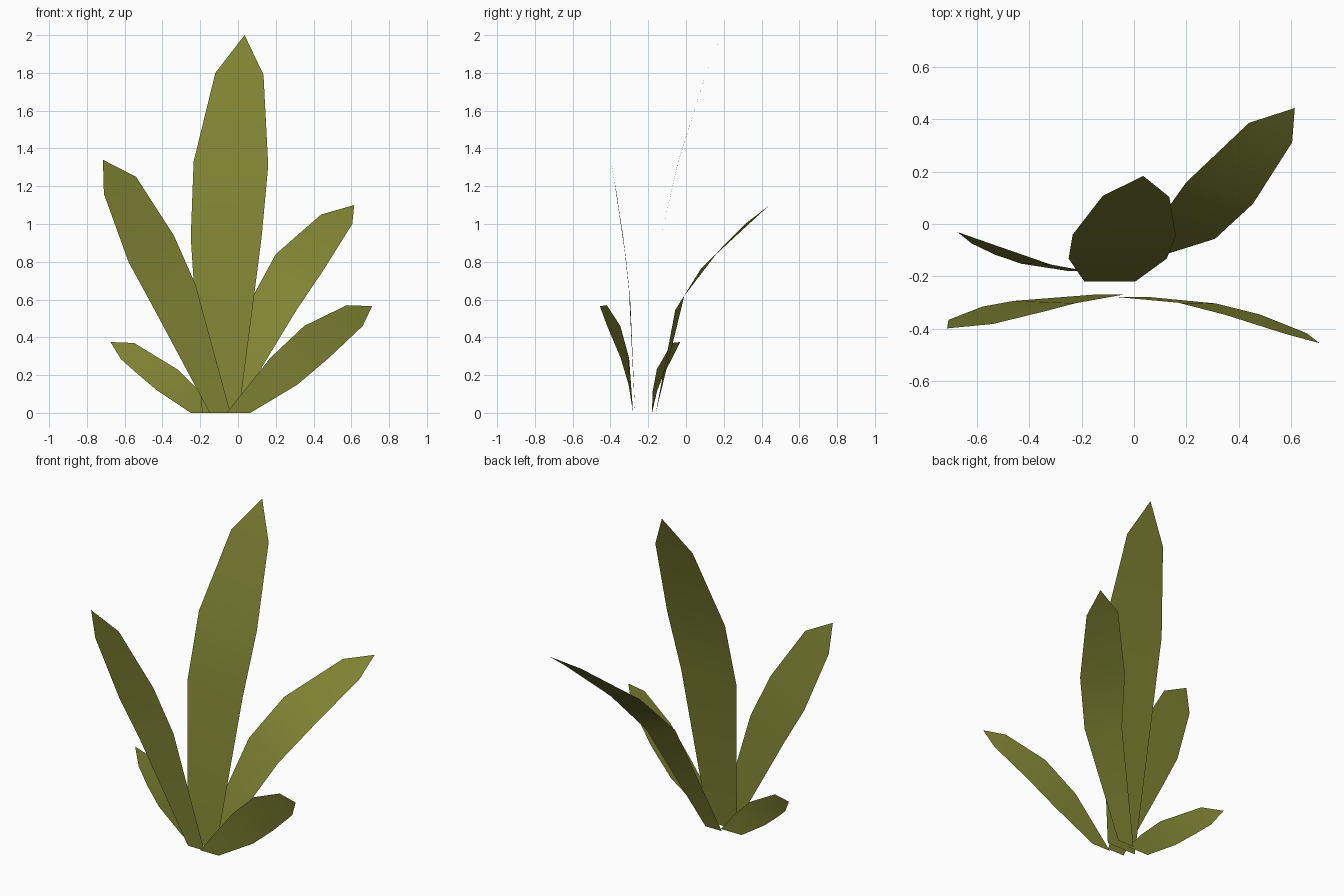
import bpy, bmesh

olive = bpy.data.materials.new("olive_green")
olive.diffuse_color = (0.215, 0.23, 0.033, 1)


def leaf(name, left, right, tip, y0, bend, lean=0.0, power=2.0):
    """Single-sheet leaf: outline edges in (x, z), root to tip, bent in y along its length."""
    root_x = (left[0][0] + right[0][0]) / 2
    bm = bmesh.new()

    def vert(p):
        x, z = p
        t = max(z + lean * (x - root_x), 0) if z > 0 else 0
        return bm.verts.new((x, y0 + bend * t ** power, z))

    a = [vert(p) for p in left]
    b = [vert(p) for p in right]
    for i in range(len(a) - 1):
        bm.faces.new((a[i], b[i], b[i + 1], a[i + 1]))
    bm.faces.new((a[-1], b[-1], vert(tip)))
    for f in bm.faces:
        f.smooth = True
    mesh = bpy.data.meshes.new(name)
    bm.to_mesh(mesh)
    bm.free()
    mesh.materials.append(olive)
    obj = bpy.data.objects.new(name, mesh)
    bpy.context.collection.objects.link(obj)


# Tall leaf, arching backwards
leaf("centre_leaf",
     [(-0.19, 0), (-0.25, 0.93), (-0.235, 1.33), (-0.12, 1.80)],
     [(0.005, 0), (0.125, 0.93), (0.16, 1.31), (0.135, 1.79)],
     (0.035, 2.0), -0.22, 0.101)

# Tall left leaf, in front
leaf("left_tall_leaf",
     [(-0.15, 0), (-0.46, 0.58), (-0.58, 0.80), (-0.71, 1.16)],
     [(-0.04, 0), (-0.225, 0.68), (-0.34, 0.94), (-0.54, 1.25)],
     (-0.715, 1.34), -0.27, -0.072)

# Right leaf, arching strongly to the back
leaf("right_back_leaf",
     [(-0.13, 0), (0.08, 0.62), (0.20, 0.84), (0.44, 1.05)],
     [(-0.02, 0), (0.31, 0.545), (0.455, 0.76), (0.605, 1.0)],
     (0.615, 1.10), -0.16, 0.515, -0.05, 2.5)

# Small low leaf on the left
leaf("left_small_leaf",
     [(-0.25, 0), (-0.43, 0.12), (-0.53, 0.205), (-0.62, 0.285)],
     [(-0.11, 0), (-0.20, 0.11), (-0.32, 0.23), (-0.55, 0.37)],
     (-0.675, 0.375), -0.18, 0.162, -1.18)

# Low leaf on the right, arching to the front
leaf("right_front_leaf",
     [(-0.06, 0), (0.17, 0.29), (0.35, 0.46), (0.575, 0.57)],
     [(0.065, 0), (0.315, 0.15), (0.48, 0.29), (0.66, 0.46)],
     (0.71, 0.565), -0.28, -0.088, 1.2)
